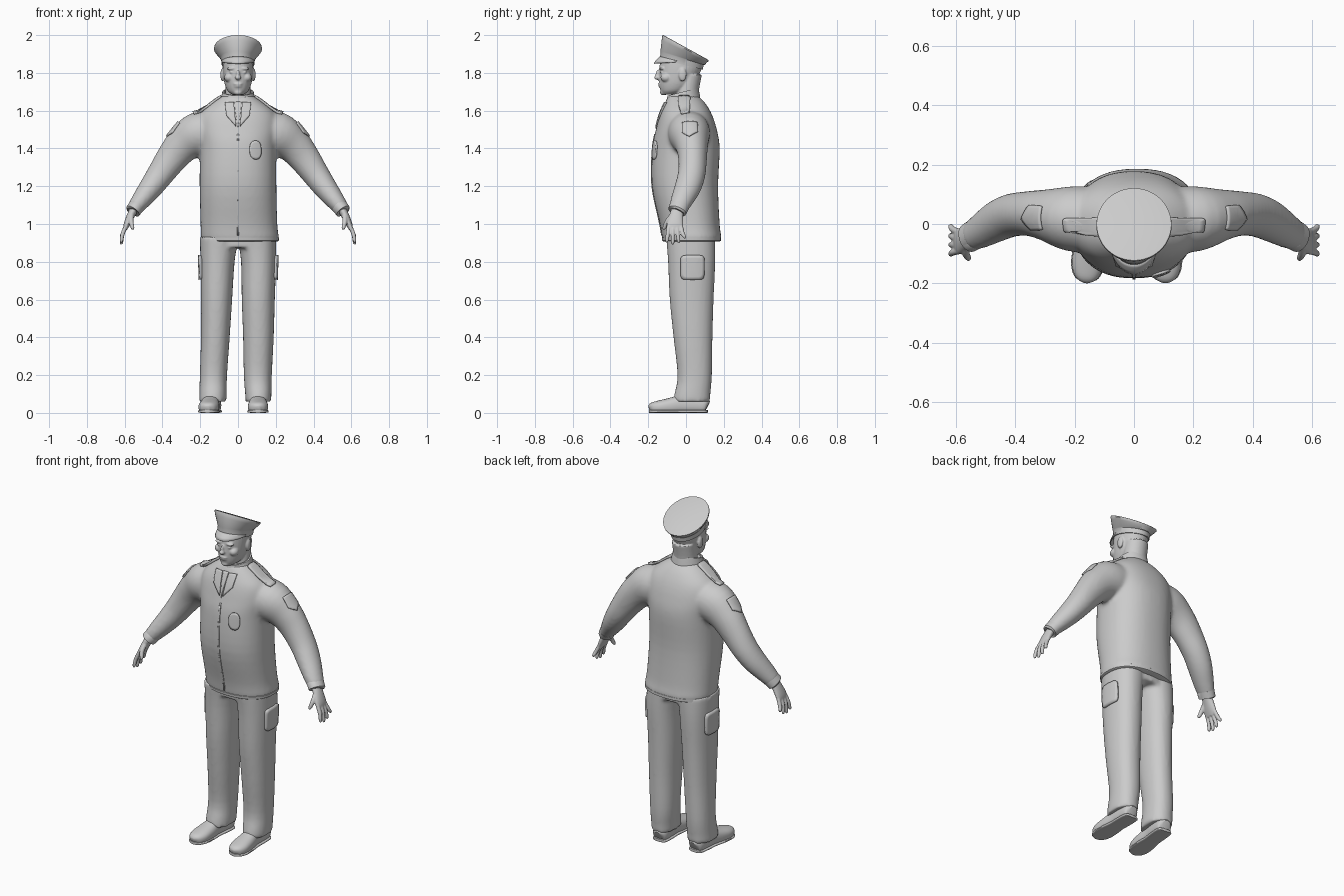
import bpy, bmesh, math
from mathutils import Vector, Matrix

if "Cube" in bpy.data.objects:
    bpy.data.objects.remove(bpy.data.objects["Cube"])

grey = bpy.data.materials.new("plain_grey")
grey.diffuse_color = (0.6, 0.6, 0.6, 1)
grey.use_nodes = True
grey.node_tree.nodes["Principled BSDF"].inputs["Base Color"].default_value = grey.diffuse_color


def spline(rows, steps):
    """Catmull-Rom interpolation through rows of numbers."""
    if steps < 2:
        return rows
    out = []
    for i in range(len(rows) - 1):
        p0, p1 = rows[max(i - 1, 0)], rows[i]
        p2, p3 = rows[i + 1], rows[min(i + 2, len(rows) - 1)]
        for k in range(steps):
            t = k / steps
            out.append([0.5 * (2 * b + (c - a) * t + (2 * a - 5 * b + 4 * c - d) * t * t
                               + (3 * b - a - 3 * c + d) * t ** 3)
                        for a, b, c, d in zip(p0, p1, p2, p3)])
    return out + [list(rows[-1])]


def oval(a, b, power=2, n=32):
    pts = []
    for i in range(n):
        c, s = math.cos(2 * math.pi * i / n), math.sin(2 * math.pi * i / n)
        pts.append((a * math.copysign(abs(c) ** (2 / power), c),
                    b * math.copysign(abs(s) ** (2 / power), s)))
    return pts


def loft(bm, rows, ref=(0, 1, 0), level=False, power=2, sides=32, steps=4):
    """Rows are x, y, z, two radii and, optionally, a tilt of the ring."""
    rows = spline(rows, steps)
    rings = []
    for i, r in enumerate(rows):
        if len(r) > 5:
            n = Vector((0, r[5], 1))
        elif level:
            n = Vector((0, 0, 1))
        else:
            n = Vector(rows[min(i + 1, len(rows) - 1)][:3]) - Vector(rows[max(i - 1, 0)][:3])
        n.normalize()
        u = Vector(ref).cross(n).normalized()
        v = n.cross(u)
        rings.append([bm.verts.new(Vector(r[:3]) + u * p + v * q)
                      for p, q in oval(r[3], r[4], power, sides)])
    for lo, hi in zip(rings, rings[1:]):
        for j in range(sides):
            k = (j + 1) % sides
            bm.faces.new((lo[j], lo[k], hi[k], hi[j]))
    bm.faces.new(rings[0][::-1])
    bm.faces.new(rings[-1])


def ball(bm, x, y, z, a, b, c):
    m = Matrix.Translation((x, y, z)) @ Matrix.Diagonal((a, b, c, 1))
    bmesh.ops.create_uvsphere(bm, u_segments=20, v_segments=12, radius=1, matrix=m)


def finish(bm, name, voxel=0, smooth=0):
    bmesh.ops.recalc_face_normals(bm, faces=bm.faces)
    me = bpy.data.meshes.new(name)
    bm.to_mesh(me)
    bm.free()
    me.materials.append(grey)
    ob = bpy.data.objects.new(name, me)
    bpy.context.collection.objects.link(ob)
    bpy.ops.object.select_all(action='DESELECT')
    ob.select_set(True)
    bpy.context.view_layer.objects.active = ob
    bpy.ops.object.shade_smooth_by_angle(angle=math.radians(40))
    if voxel:
        m = ob.modifiers.new("blend", 'REMESH')
        m.mode, m.voxel_size, m.use_smooth_shade = 'VOXEL', voxel, True
        m = ob.modifiers.new("soften", 'SMOOTH')
        m.factor, m.iterations = 0.5, smooth
    return ob


def patch(name, target, centre, u, v, outline, thick=0.008):
    """Thin plate laid on the surface of another part."""
    bm = bmesh.new()
    c, u, v = Vector(centre), Vector(u).normalized(), Vector(v).normalized()
    rings = [[bm.verts.new(c + (u * p + v * q) * k) for p, q in outline]
             for k in (0.25, 0.5, 0.75, 1)]
    n = len(outline)
    for lo, hi in zip(rings, rings[1:]):
        for j in range(n):
            bm.faces.new((lo[j], lo[(j + 1) % n], hi[(j + 1) % n], hi[j]))
    bm.faces.new(rings[0])
    ob = finish(bm, name)
    m = ob.modifiers.new("lay", 'SHRINKWRAP')
    m.target, m.offset, m.wrap_mode = target, thick * 0.4, 'ABOVE_SURFACE'
    m = ob.modifiers.new("thickness", 'SOLIDIFY')
    m.thickness, m.offset = thick, 0


def polygon(pts, n=8):
    return [(a[0] + (b[0] - a[0]) * k / n, a[1] + (b[1] - a[1]) * k / n)
            for a, b in zip(pts, pts[1:] + pts[:1]) for k in range(n)]


# Jacket: body and both sleeves blended together
bm = bmesh.new()
loft(bm, [(.01, .03, .91, .2, .15), (.01, .03, .93, .206, .157), (.005, .02, 1.0, .203, .158),
          (0, -.005, 1.2, .203, .175), (0, 0, 1.4, .203, .178), (0, .002, 1.5, .215, .161),
          (0, 0, 1.58, .2, .137), (0, -.005, 1.64, .138, .107), (0, -.015, 1.68, .078, .078)],
     level=True, power=2.3, sides=48)
for s in (-1, 1):
    loft(bm, [(s * .10, .01, 1.50, .10, .11), (s * .21, .018, 1.475, .117, .11),
              (s * .29, .03, 1.42, .097, .088), (s * .35, .035, 1.35, .084, .076),
              (s * .41, .03, 1.265, .072, .073), (s * .46, .01, 1.195, .063, .07),
              (s * .51, -.02, 1.13, .052, .06), (s * .548, -.042, 1.082, .041, .05)])
jacket = finish(bm, "jacket", .011, 5)

# Hem band
bm = bmesh.new()
loft(bm, [(.01, .03, .908, .2, .15), (.01, .03, .912, .206, .156), (.01, .029, .928, .207, .157),
          (.01, .029, .932, .2, .152)], level=True, power=2.3, sides=48, steps=1)
finish(bm, "jacket_hem")

# Collar, higher at the back
bm = bmesh.new()
loft(bm, [(0, -.012, 1.63, .1, .098, .2), (0, -.015, 1.665, .09, .09, .0 - .2),
          (0, -.016, 1.70, .083, .084, -.25), (0, -.016, 1.70, .074, .075, -.25),
          (0, -.014, 1.66, .07, .072, -.2)], steps=1)
finish(bm, "collar")

# Head with face features, ears and neck
bm = bmesh.new()
loft(bm, [(0, -.085, 1.685, .03, .04), (0, -.065, 1.705, .055, .07), (0, -.05, 1.74, .07, .092),
          (0, -.04, 1.78, .077, .103), (0, -.028, 1.83, .081, .113), (0, -.025, 1.88, .08, .108)],
     level=True)
loft(bm, [(0, 0, 1.62, .07, .07), (0, .005, 1.7, .067, .063), (0, .02, 1.79, .066, .064)], level=True)
ball(bm, 0, -.146, 1.79, .010, .015, .026)      # nose bridge
ball(bm, 0, -.152, 1.775, .016, .017, .012)     # nose tip
ball(bm, 0, -.139, 1.741, .024, .010, .006)     # upper lip
ball(bm, 0, -.136, 1.729, .021, .010, .006)     # lower lip
ball(bm, 0, -.118, 1.697, .024, .02, .016)      # chin
for s in (-1, 1):
    ball(bm, s * .033, -.128, 1.823, .028, .014, .008)   # brow
    ball(bm, s * .033, -.126, 1.803, .014, .012, .007)   # eye
    ball(bm, s * .048, -.105, 1.775, .025, .03, .024)    # cheek
    ball(bm, s * .083, -.018, 1.79, .010, .021, .035)    # ear
finish(bm, "head", .005, 2)

# Peaked cap
bm = bmesh.new()
loft(bm, [(0, -.025, 1.845, .087, .117, .24), (0, -.02, 1.877, .09, .119, .3),
          (0, -.018, 1.88, .093, .123, .32), (0, -.008, 1.915, .119, .134, .48),
          (0, -.004, 1.928, .127, .139, .55), (0, -.001, 1.933, .126, .139, .55),
          (0, 0, 1.934, .120, .134, .55)], sides=48, steps=1)
finish(bm, "cap")
bm = bmesh.new()
rows = []
for i in range(25):
    a = math.radians(-78 + 156 * i / 24)
    c = math.cos(a)
    rows.append([bm.verts.new((.086 * math.sin(a), -.025 - .11 * c - .033 * c * k,
                               1.858 + .027 * c - .035 * c * k ** 1.3)) for k in (0, .33, .67, 1)])
for p, q in zip(rows, rows[1:]):
    for k in range(3):
        bm.faces.new((p[k], q[k], q[k + 1], p[k + 1]))
visor = finish(bm, "cap_visor")
m = visor.modifiers.new("thickness", 'SOLIDIFY')
m.thickness, m.offset = .006, 0

# Trousers: seat and two legs blended; columns are height, depth centre, depth radius
leg_depth = [(.93, .025, .13), (.8, .03, .125), (.6, .03, .116), (.4, .037, .103),
             (.2, .046, .091), (.1, .034, .095), (.06, .03, .097)]
leg_span = {"left": [(.0, .2), (.018, .2), (.022, .193), (.029, .187), (.033, .177), (.04, .175), (.042, .173)],
            "right": [(-.2, .0), (-.197, -.02), (-.194, -.033), (-.194, -.046), (-.2, -.06), (-.203, -.062),
                      (-.205, -.063)]}
bm = bmesh.new()
loft(bm, [(0, .028, .97, .18, .125), (0, .028, .875, .185, .122)], level=True, power=2.3, steps=1)
for span in leg_span.values():
    loft(bm, [((a + b) / 2, y, z, (b - a) / 2 + .002, r) for (z, y, r), (a, b) in zip(leg_depth, span)],
         level=True, power=2.2)
trousers = finish(bm, "trousers", .010, 4)

# Shoes and soles, lofted from heel to toe
shoe = [(.113, .034, .02, .028), (.1, .038, .042, .042), (.04, .045, .046, .05), (-.02, .045, .045, .05),
        (-.08, .036, .052, .044), (-.14, .030, .053, .036), (-.18, .026, .038, .028), (-.195, .022, .012, .014)]
for side, heel, toe in (("left", .105, .106), ("right", -.13, -.162)):
    def mid(y):
        return heel + (toe - heel) * (.113 - y) / .308
    bm = bmesh.new()
    loft(bm, [(mid(y), y, z, a, b) for y, z, a, b in shoe], ref=(0, 0, 1), power=2.4)
    for v in bm.verts:
        v.co.z = max(v.co.z, .002)
    finish(bm, "shoe_" + side)
    bm = bmesh.new()
    loft(bm, [(mid(y), y, .008, a + .003, .008) for y, z, a, b in shoe], ref=(0, 0, 1), power=4)
    finish(bm, "sole_" + side)

for side, s in (("left", 1), ("right", -1)):
    # Hand with four fingers and a thumb
    bm = bmesh.new()
    loft(bm, [(s * .54, -.04, 1.095, .024, .03), (s * .565, -.05, 1.05, .021, .036),
              (s * .588, -.058, 1.0, .017, .044), (s * .598, -.06, .972, .011, .042)])
    for i, tip in enumerate((.922, .9, .892, .902)):
        y0, y1 = -.028 - .021 * i, -.008 - .031 * i
        loft(bm, [(s * .59, y0, .995, .011, .011), (s * .610, (y0 + y1) / 2, .95, .011, .011),
                  (s * .617, y1, tip + .01, .009, .009), (s * .617, y1, tip, .004, .004)], sides=12)
    loft(bm, [(s * .563, -.065, 1.055, .014, .014), (s * .566, -.098, 1.015, .013, .013),
              (s * .558, -.115, .98, .010, .010), (s * .556, -.118, .97, .004, .004)], sides=12)
    finish(bm, "hand_" + side, .004, 2)
    # Sleeve cuff
    bm = bmesh.new()
    loft(bm, [(s * .533, -.032, 1.10, .038, .046), (s * .535, -.034, 1.097, .043, .052),
              (s * .557, -.047, 1.068, .041, .05), (s * .558, -.048, 1.066, .033, .042)], steps=1)
    finish(bm, "cuff_" + side)
    # Shoulder board, sleeve patch, collar flap and trouser pocket
    patch("shoulder_board_" + side, jacket, (s * .165, -.01, 1.64), (s * .94, 0, -.34), (0, 1, 0),
          oval(.085, .032, 8), .012)
    patch("sleeve_patch_" + side, jacket, (s * .335, .02, 1.50), (0, 1, 0), (s * -.55, 0, .83),
          polygon([(-.04, .045), (.04, .045), (.04, -.02), (0, -.055), (-.04, -.02)]))
    patch("collar_flap_" + side, jacket, (s * .04, -.125, 1.6), (s, 0, 0), (0, .3, 1),
          polygon([(-.018, .045), (.03, .05), (.02, -.03), (-.03, -.09)]), .009)
    patch("trouser_pocket_" + side, trousers, (s * .205, .035, .77), (0, 1, 0), (0, 0, 1),
          oval(.065, .065, 6), .014)

# Necktie, front closure and chest badge
patch("necktie", jacket, (0, -.13, 1.6), (1, 0, 0), (0, .3, 1),
      polygon([(-.018, .05), (.018, .05), (.014, 0), (0, -.1), (-.014, 0)]), .006)
patch("front_closure", jacket, (0, -.18, 1.2), (1, 0, 0), (0, 0, 1),
      polygon([(-.005, .28), (.005, .28), (.005, -.27), (-.005, -.27)], 24), .004)
patch("chest_badge", jacket, (.095, -.17, 1.392), (1, 0, 0), (0, 0, 1), oval(.035, .05, 2.4), .009)
